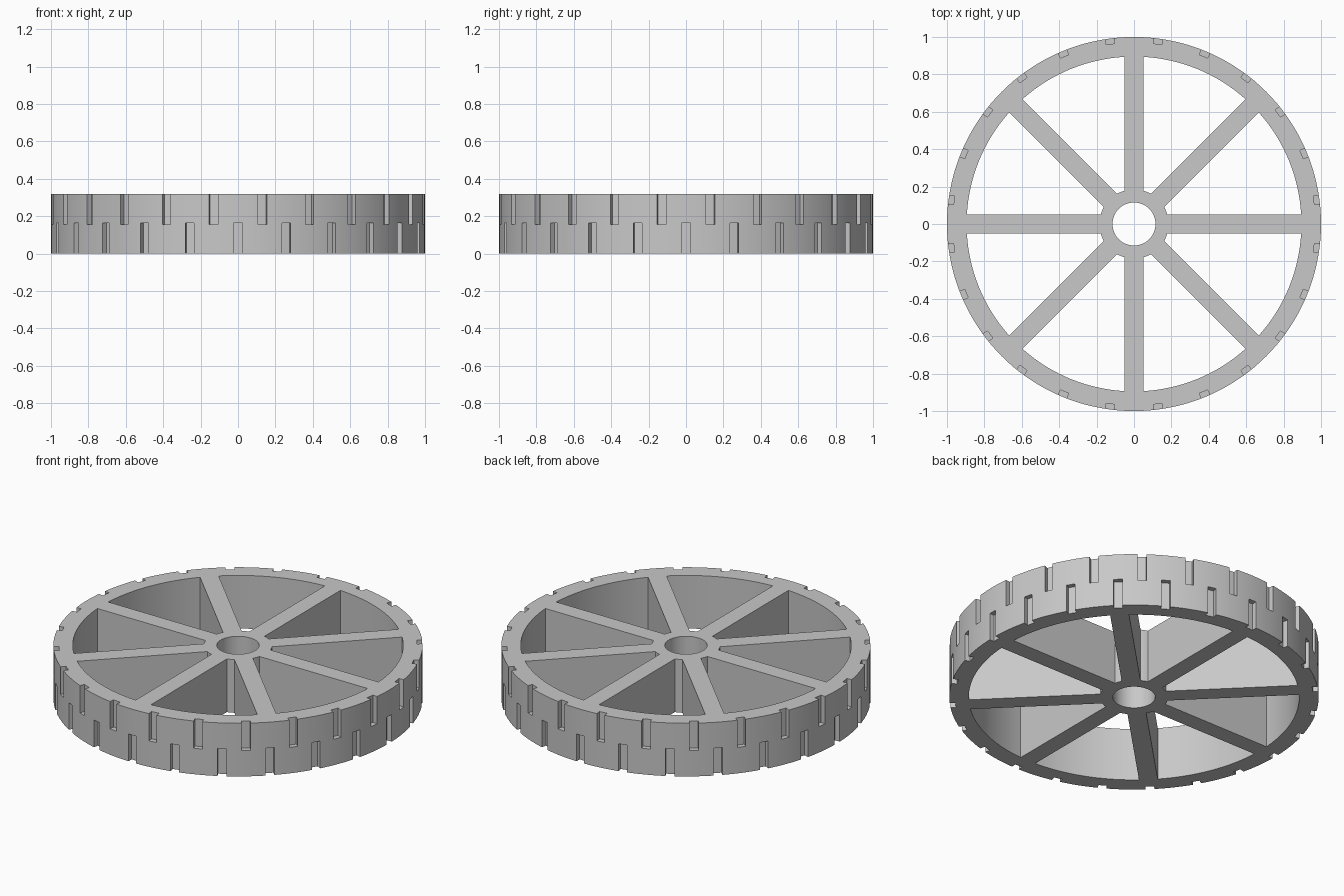
import bpy
import bmesh
from math import sin, cos, asin, pi, radians

HEIGHT = 0.318
MID = HEIGHT / 2
RIM_OUTER, RIM_INNER = 1.0, 0.895
HUB_OUTER, BORE = 0.185, 0.115
SPOKES, SPOKE_HALF = 8, 0.051
SLOTS, SLOT_HALF, SLOT_DEPTH = 24, 0.024, 0.03
SEGMENTS = 144
OVER = 0.1  # how far cutters reach past the surface

default_cube = bpy.data.objects.get("Cube")
if default_cube:
    bpy.data.objects.remove(default_cube, do_unlink=True)


def polar(r, a):
    return (r * cos(a), r * sin(a))


def rotated(points, a):
    return [(x * cos(a) - y * sin(a), x * sin(a) + y * cos(a)) for x, y in points]


def arc(r, start, end, steps):
    return [polar(r, start + (end - start) * i / steps) for i in range(steps + 1)]


def circle(r, count):
    return [polar(r, 2 * pi * i / count) for i in range(count)]


def prism(bm, outline, z0, z1):
    """Extrude a counter-clockwise outline from z0 to z1."""
    low = [bm.verts.new((x, y, z0)) for x, y in outline]
    high = [bm.verts.new((x, y, z1)) for x, y in outline]
    bm.faces.new(low[::-1])
    bm.faces.new(high)
    for i in range(len(low)):
        j = (i + 1) % len(low)
        bm.faces.new((low[i], low[j], high[j], high[i]))


def make_object(name, bm):
    mesh = bpy.data.meshes.new(name)
    bm.to_mesh(mesh)
    bm.free()
    obj = bpy.data.objects.new(name, mesh)
    bpy.context.collection.objects.link(obj)
    return obj


# Solid disc that the wheel is carved from
bm = bmesh.new()
prism(bm, circle(RIM_OUTER, SEGMENTS), 0, HEIGHT)
wheel = make_object("spoked_wheel", bm)

# Axle bore
bm = bmesh.new()
prism(bm, circle(BORE, 64), -OVER, HEIGHT + OVER)

# Openings between the spokes, bounded by hub and rim arcs
step = 2 * pi / SPOKES
inner_gap = asin(SPOKE_HALF / HUB_OUTER)
outer_gap = asin(SPOKE_HALF / RIM_INNER)
opening = (arc(RIM_INNER, outer_gap, step - outer_gap, 18)
           + arc(HUB_OUTER, step - inner_gap, inner_gap, 4))
for i in range(SPOKES):
    prism(bm, rotated(opening, i * step), -OVER, HEIGHT + OVER)

# Staggered tread slots: one row in the lower half, one in the upper half
r0, r1 = RIM_OUTER - SLOT_DEPTH, RIM_OUTER + OVER
slot = [(r0, -SLOT_HALF), (r1, -SLOT_HALF), (r1, SLOT_HALF), (r0, SLOT_HALF)]
pitch = 2 * pi / SLOTS
for i in range(SLOTS):
    prism(bm, rotated(slot, i * pitch), -OVER, MID + 0.004)
    prism(bm, rotated(slot, (i + 0.5) * pitch), MID - 0.004, HEIGHT + OVER)
cutter = make_object("wheel_cutter", bm)
cutter.hide_render = True

# Carve the wheel
carve = wheel.modifiers.new("carve", 'BOOLEAN')
carve.operation = 'DIFFERENCE'
carve.solver = 'EXACT'
carve.object = cutter
bpy.ops.object.select_all(action='DESELECT')
wheel.select_set(True)
bpy.context.view_layer.objects.active = wheel
bpy.ops.object.modifier_apply(modifier=carve.name)
bpy.data.objects.remove(cutter, do_unlink=True)

# Plain grey finish
grey = bpy.data.materials.new("plain_grey")
grey.use_nodes = True
colour = (0.58, 0.58, 0.58, 1)
grey.diffuse_color = colour
grey.node_tree.nodes["Principled BSDF"].inputs["Base Color"].default_value = colour
wheel.data.materials.clear()
wheel.data.materials.append(grey)
bpy.ops.object.shade_smooth_by_angle(angle=radians(25))
